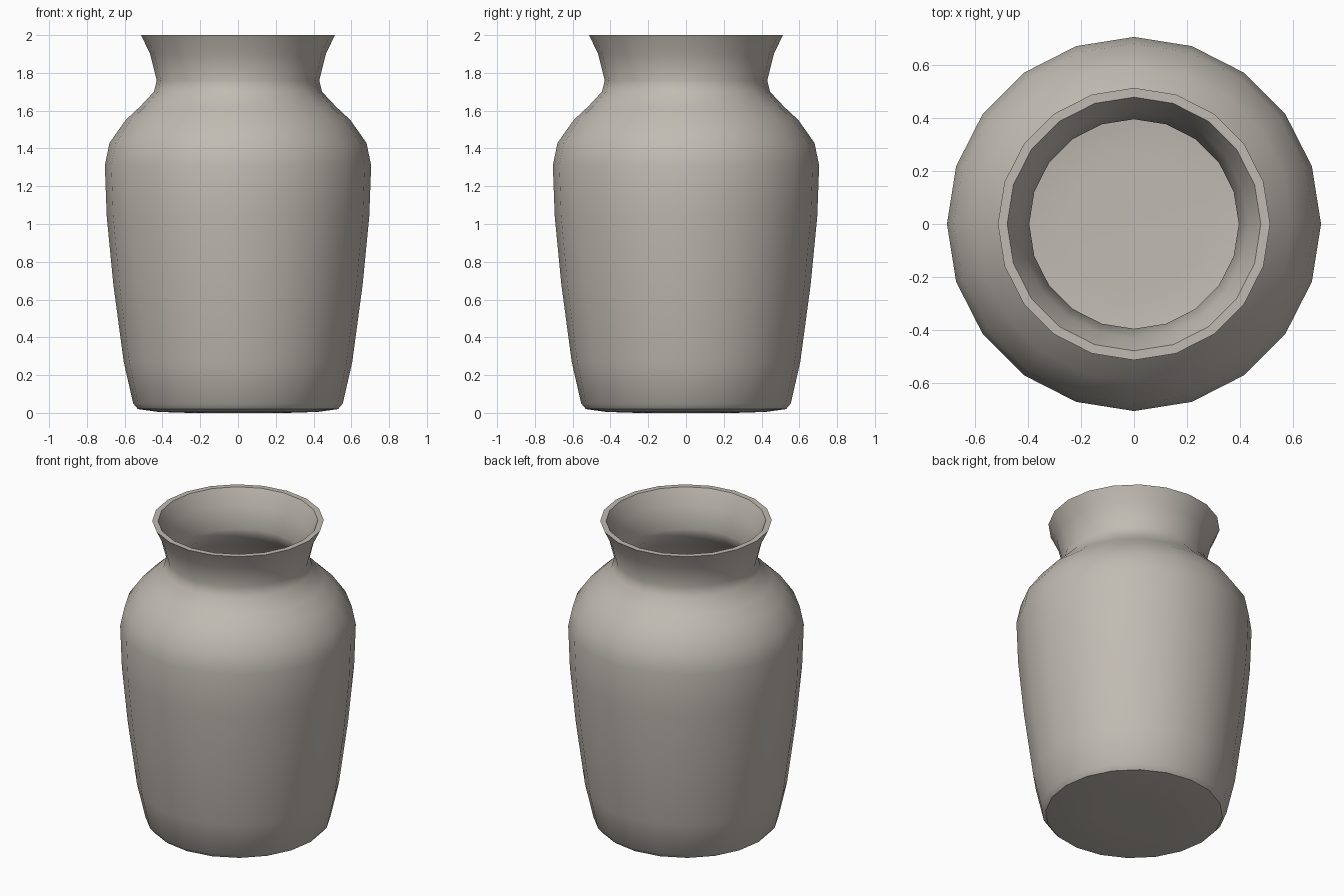
import bpy, bmesh
from math import cos, sin, tau

cube = bpy.data.objects.get("Cube")
if cube:
    bpy.data.objects.remove(cube, do_unlink=True)

SIDES = 20

# Warm grey ceramic
clay = bpy.data.materials.new("warm_grey_ceramic")
clay.use_nodes = True
colour = (0.53, 0.495, 0.445, 1)
clay.diffuse_color = colour
bsdf = clay.node_tree.nodes["Principled BSDF"]
bsdf.inputs["Base Color"].default_value = colour
bsdf.inputs["Roughness"].default_value = 0.8

# Outer wall from foot to rim, then the inner wall back down to the floor
outer = [(0.26, 0), (0.42, 0.005), (0.53, 0.02), (0.555, 0.05), (0.605, 0.27),
         (0.66, 0.68), (0.695, 1.04), (0.705, 1.31), (0.68, 1.43), (0.595, 1.55),
         (0.52, 1.62), (0.445, 1.7), (0.43, 1.76), (0.465, 1.9), (0.513, 2)]
inner = [(r - 0.035, z) for r, z in reversed(outer[4:])]
inner += [(0.51, 0.06), (0.42, 0.04), (0.26, 0.035)]


def lathe(name, profile):
    """Revolve a profile about z and close both ends with a fan."""
    bm = bmesh.new()
    rings = [[bm.verts.new((r * cos(tau * i / SIDES), r * sin(tau * i / SIDES), z))
              for i in range(SIDES)] for r, z in profile]
    for low, high in zip(rings, rings[1:]):
        for i in range(SIDES):
            j = (i + 1) % SIDES
            bm.faces.new((low[i], low[j], high[j], high[i]))
    for ring in (rings[0], rings[-1]):
        centre = bm.verts.new((0, 0, ring[0].co.z))
        for i in range(SIDES):
            bm.faces.new((ring[i], ring[(i + 1) % SIDES], centre))
    bmesh.ops.recalc_face_normals(bm, faces=bm.faces[:])
    mesh = bpy.data.meshes.new(name)
    bm.to_mesh(mesh)
    bm.free()
    obj = bpy.data.objects.new(name, mesh)
    bpy.context.collection.objects.link(obj)
    mesh.materials.append(clay)
    return obj


vase = lathe("vase", outer + inner)
bpy.ops.object.select_all(action="DESELECT")
vase.select_set(True)
bpy.context.view_layer.objects.active = vase
bpy.ops.object.shade_smooth_by_angle(angle=0.6)
